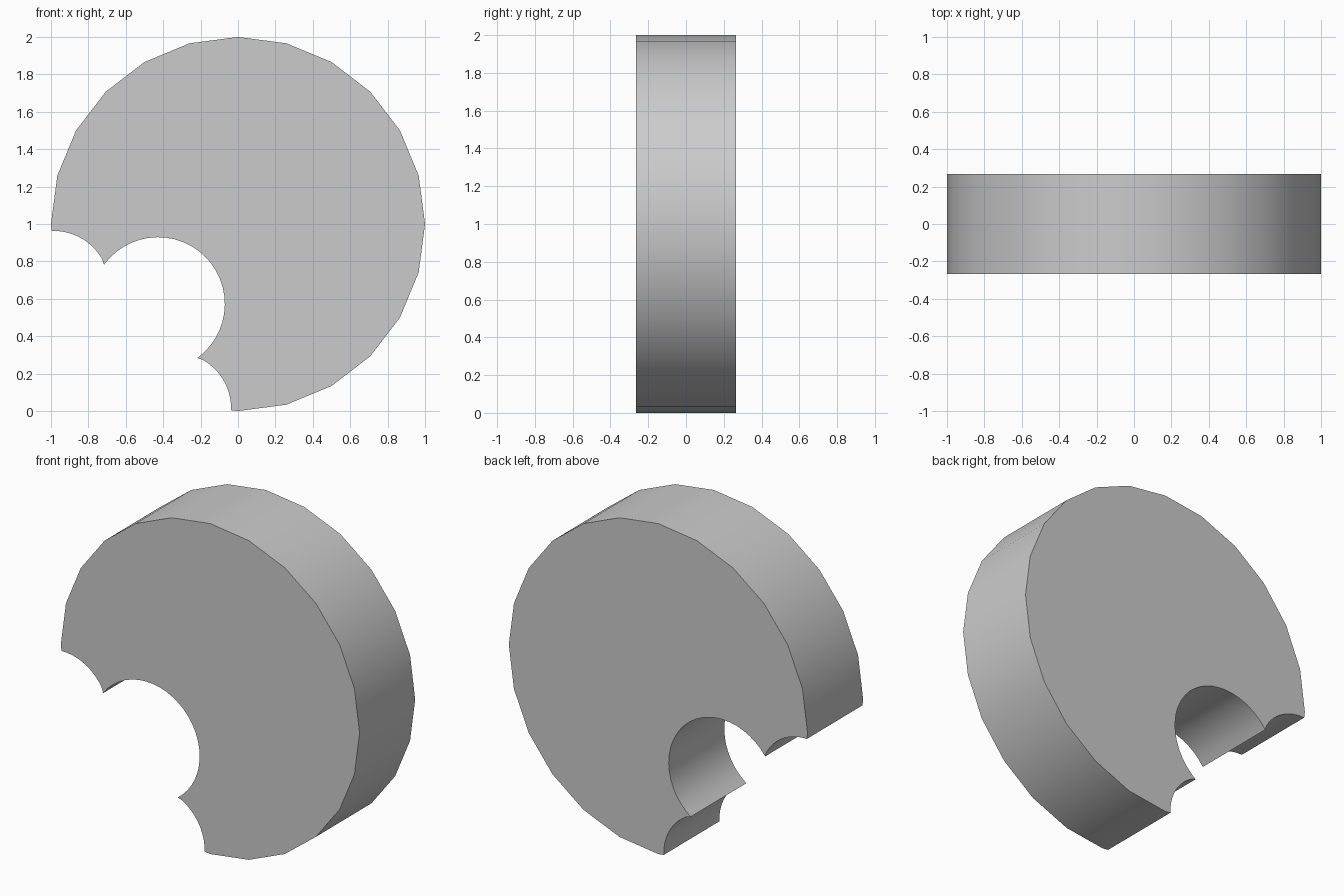
import bpy, bmesh
from math import cos, sin, radians

if "Cube" in bpy.data.objects:
    bpy.data.objects.remove(bpy.data.objects["Cube"])

HALF_DEPTH = 0.266


def arc(cx, cz, r, start, end, steps):
    """Points on a circular arc, angles in degrees."""
    angles = [radians(start + (end - start) * i / steps) for i in range(steps + 1)]
    return [(cx + r * cos(a), cz + r * sin(a)) for a in angles]


# Outline around the disc centre: 24-sided rim, then three scalloped bites
rim = arc(0, 0, 1, -90, 180, 18)
left_bite = arc(-0.985, -0.335, 0.298, 92, 23, 10)[:-1]
main_bite = arc(-0.4275, -0.4275, 0.357, 144, -54, 26)
lower_bite = [(z, x) for x, z in reversed(left_bite)]  # mirrored on the diagonal
outline = rim + left_bite + main_bite + lower_bite

# Extrude the outline through the thickness
bm = bmesh.new()
face = bm.faces.new([bm.verts.new((x, -HALF_DEPTH, z + 1)) for x, z in outline])
extruded = bmesh.ops.extrude_face_region(bm, geom=[face], use_keep_orig=True)
back = [g for g in extruded["geom"] if isinstance(g, bmesh.types.BMVert)]
bmesh.ops.translate(bm, verts=back, vec=(0, 2 * HALF_DEPTH, 0))
bmesh.ops.recalc_face_normals(bm, faces=bm.faces)

mesh = bpy.data.meshes.new("bitten_disc")
bm.to_mesh(mesh)
bm.free()
disc = bpy.data.objects.new("bitten_disc", mesh)
bpy.context.collection.objects.link(disc)

# Smooth rim and bites, sharp corners
bpy.context.view_layer.objects.active = disc
disc.select_set(True)
bpy.ops.object.shade_smooth_by_angle(angle=radians(30))
